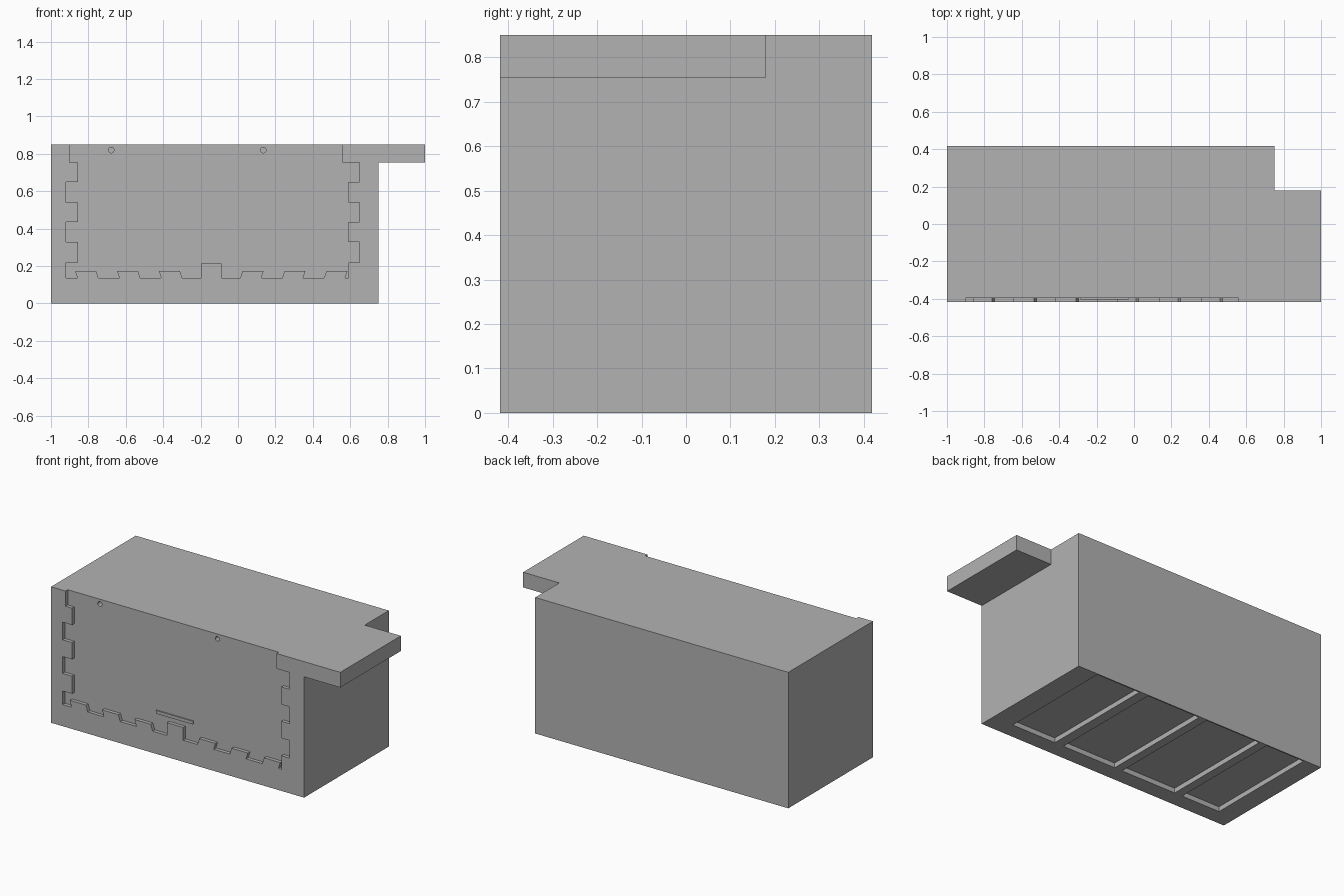
import bpy
import bmesh
from mathutils import Vector

if "Cube" in bpy.data.objects:
    bpy.data.objects.remove(bpy.data.objects["Cube"], do_unlink=True)

grey = bpy.data.materials.new("plain grey")
grey.use_nodes = True
grey.diffuse_color = (0.45, 0.45, 0.45, 1)
grey.node_tree.nodes["Principled BSDF"].inputs["Base Color"].default_value = grey.diffuse_color

FRONT, BACK, TOP = -0.418, 0.418, 0.85
PANEL = FRONT + 0.022  # depth of the sunken front panel


def extrude_profile(name, outline, y0, y1):
    """Solid from an outline in x and z, running from y0 to y1."""
    bm = bmesh.new()
    near = [bm.verts.new((x, y0, z)) for x, z in outline]
    far = [bm.verts.new((x, y1, z)) for x, z in outline]
    bm.faces.new(near)
    bm.faces.new(far[::-1])
    for i in range(len(outline)):
        bm.faces.new((near[i], near[i - 1], far[i - 1], far[i]))
    bmesh.ops.recalc_face_normals(bm, faces=bm.faces)
    mesh = bpy.data.meshes.new(name)
    bm.to_mesh(mesh)
    bm.free()
    obj = bpy.data.objects.new(name, mesh)
    bpy.context.collection.objects.link(obj)
    mesh.materials.append(grey)
    return obj


def box(name, x0, x1, y0, y1, z0, z1):
    return extrude_profile(name, [(x0, z0), (x1, z0), (x1, z1), (x0, z1)], y0, y1)


def cut(target, cutter):
    mod = target.modifiers.new("cut", "BOOLEAN")
    mod.operation = "DIFFERENCE"
    mod.solver = "EXACT"
    mod.object = cutter
    bpy.context.view_layer.update()
    result = bpy.data.meshes.new_from_object(
        target.evaluated_get(bpy.context.evaluated_depsgraph_get()))
    target.modifiers.clear()
    target.data = result
    bpy.data.objects.remove(cutter, do_unlink=True)


# Main block with the ledge sticking out at the top of one end
body = extrude_profile("body", [(-1, 0), (0.75, 0), (0.75, 0.755), (1, 0.755), (1, TOP), (-1, TOP)],
                       FRONT, BACK)
cut(body, box("ledge_notch", 0.75, 1.1, 0.18, 0.5, 0.7, 0.9))

# Sunken front panel with finger joints along its sides and bottom
steps = [0.755, 0.65, 0.54, 0.435, 0.33, 0.22, 0.135]


def stepped_side(top_x, inner, outer):
    pts = [(top_x, 0.95), (top_x, steps[0])]
    for i in range(len(steps) - 1):
        x = inner if i % 2 == 0 else outer
        pts += [(x, steps[i]), (x, steps[i + 1])]
    return pts


left = stepped_side(-0.9, -0.855, -0.92)
right = stepped_side(0.56, 0.65, 0.592)

MID, PITCH, HALF, SLANT = -0.143, 0.224, 0.056, 0.013
bottom = []
for i in range(-3, 4):
    c = MID + i * PITCH
    s = SLANT * ((i < 0) - (i > 0))
    top = 0.175 if i else 0.215
    bottom += [(c - HALF + s, 0.135), (c - HALF, top), (c + HALF, top), (c + HALF + s, 0.135)]
cut(body, extrude_profile("panel_recess", left + bottom + right[::-1], FRONT - 0.1, PANEL))

# Two small round holes near the top of the panel
for x in (-0.678, 0.135):
    bpy.ops.mesh.primitive_cylinder_add(vertices=24, radius=0.015, depth=0.1,
                                        location=(x, PANEL, 0.82), rotation=(1.5708, 0, 0))
    cut(body, bpy.context.object)

# Four shallow bays under the base, separated by ribs
for x0, x1 in ((0.306, 0.61), (-0.126, 0.243), (-0.56, -0.18), (-0.88, -0.614)):
    cut(body, box("base_bay", x0, x1, -0.317, 0.41, -0.1, 0.03))

# Thin raised bar on the panel
box("panel_bar", -0.285, -0.03, PANEL - 0.008, PANEL + 0.005, 0.243, 0.263)
